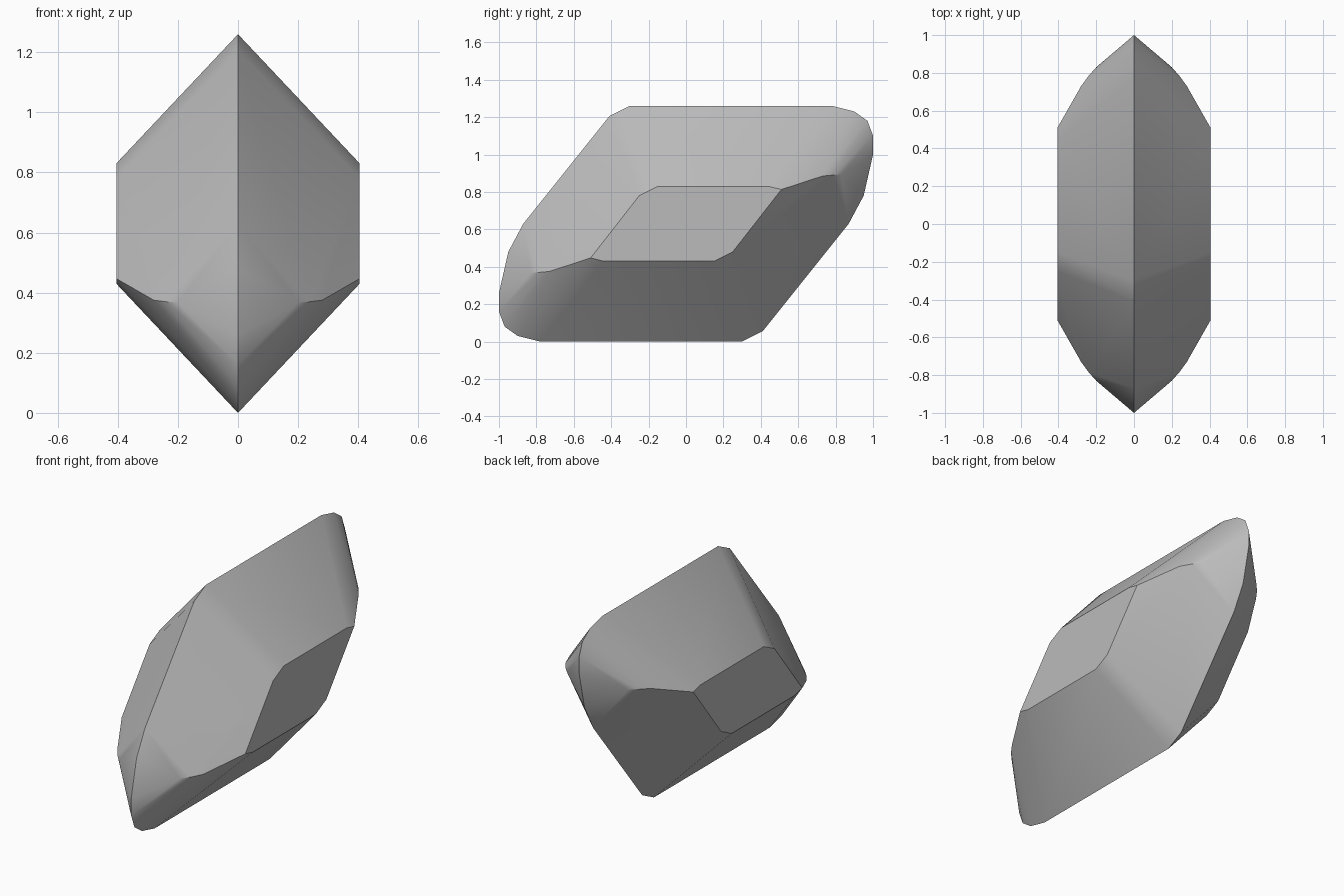
import bpy
import bmesh
from math import radians
from mathutils import Vector

cube = bpy.data.objects.get("Cube")
if cube:
    bpy.data.objects.remove(cube, do_unlink=True)

HEIGHT = 1.26
HALF_WIDTH = 0.405

# Half of the ridge running round the middle, as (y, z)
ridge = [(-0.30, 1.26), (0.78, 1.26), (0.90, 1.23), (0.97, 1.18), (1.0, 1.10),
         (1.0, 1.0), (0.95, 0.78), (0.87, 0.63), (0.41, 0.055)]
# Half of the flat side facet, as (y, z)
facet = [(-0.25, 0.78), (-0.15, 0.83), (0.44, 0.83), (0.51, 0.813)]
# Shoulder points rounding the raised end, as (x, y, z)
shoulder = [(0.28, 0.73, 0.885), (0.24, 0.785, 0.89), (0.20, 0.83, 0.893)]

half = [(0, y, z) for y, z in ridge]
half += [(HALF_WIDTH, y, z) for y, z in facet] + shoulder

# Mirror across the middle and turn half round about the x axis
points = set()
for x, y, z in half:
    for side in (1, -1):
        points.add((side * x, y, z))
        points.add((side * x, -y, round(HEIGHT - z, 4)))

# Crystal body wrapped round the points
bm = bmesh.new()
for p in sorted(points):
    bm.verts.new(Vector(p))
bmesh.ops.remove_doubles(bm, verts=bm.verts, dist=0.0005)
hull = bmesh.ops.convex_hull(bm, input=bm.verts)
loose = {g for g in hull["geom_interior"] + hull["geom_unused"]
         if isinstance(g, bmesh.types.BMVert)}
bmesh.ops.delete(bm, geom=list(loose), context="VERTS")
bmesh.ops.dissolve_limit(bm, angle_limit=radians(1), verts=bm.verts, edges=bm.edges)
bmesh.ops.recalc_face_normals(bm, faces=bm.faces)

mesh = bpy.data.meshes.new("crystal")
bm.to_mesh(mesh)
bm.free()
crystal = bpy.data.objects.new("crystal", mesh)
bpy.context.collection.objects.link(crystal)

# Plain grey stone
grey = bpy.data.materials.new("stone grey")
grey.use_nodes = True
colour = (0.5, 0.5, 0.5, 1)
grey.diffuse_color = colour
grey.node_tree.nodes["Principled BSDF"].inputs["Base Color"].default_value = colour
mesh.materials.append(grey)

# Soft blends on the rounded ends, crisp main edges
bpy.ops.object.select_all(action="DESELECT")
crystal.select_set(True)
bpy.context.view_layer.objects.active = crystal
bpy.ops.object.shade_smooth_by_angle(angle=radians(30))
